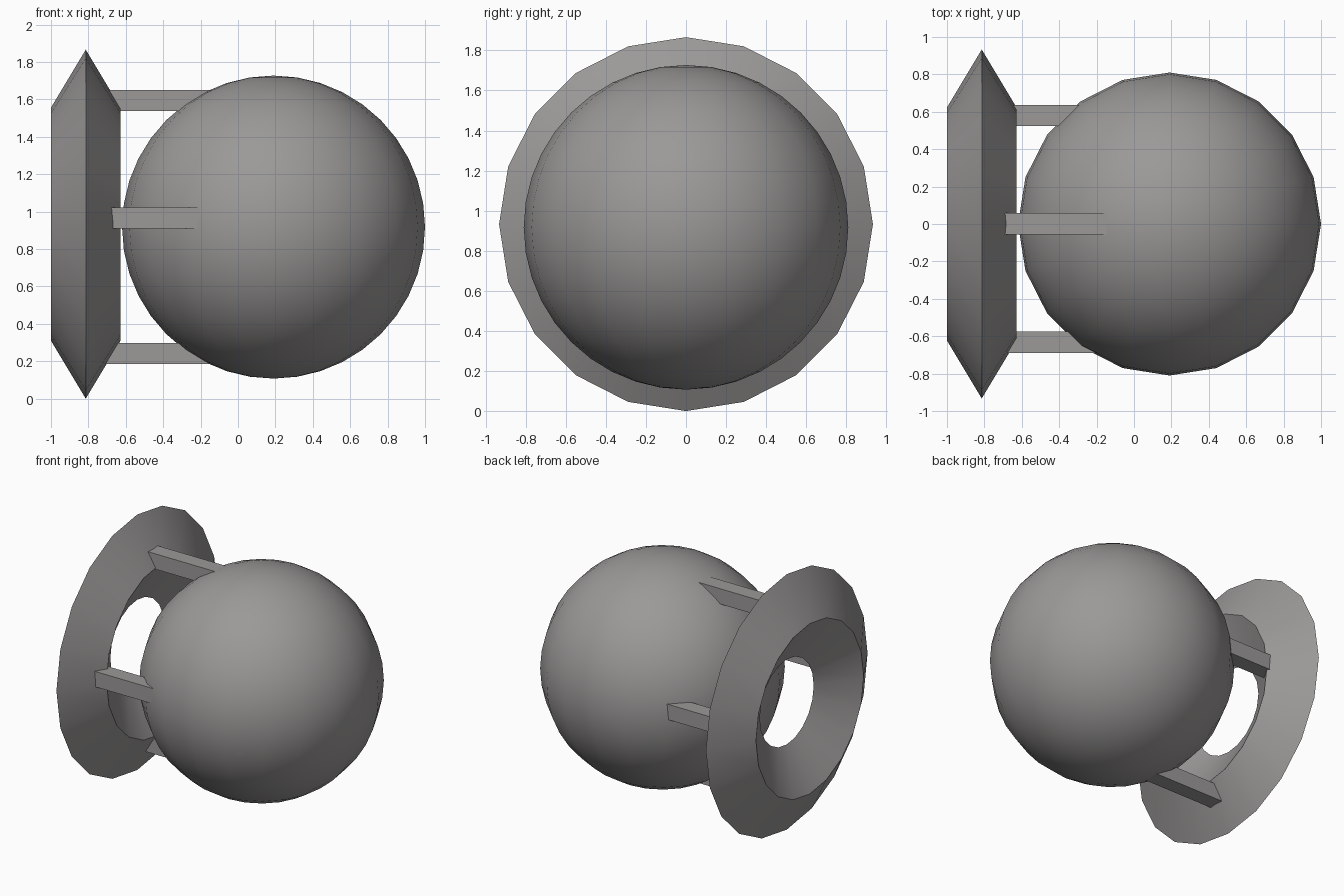
import bpy, math

if "Cube" in bpy.data.objects:
    bpy.data.objects.remove(bpy.data.objects["Cube"])

grey = bpy.data.materials.new("warm grey")
grey.diffuse_color = (0.33, 0.32, 0.315, 1)
grey.use_nodes = True
grey.node_tree.nodes["Principled BSDF"].inputs["Base Color"].default_value = grey.diffuse_color


def finish(name, smooth=False):
    ob = bpy.context.object
    ob.name = name
    ob.data.materials.append(grey)
    bpy.ops.object.transform_apply(location=False, rotation=True, scale=True)
    if smooth:
        bpy.ops.object.shade_smooth_by_angle(angle=math.radians(30))
    return ob


# large ball
bpy.ops.mesh.primitive_uv_sphere_add(segments=20, ring_count=20, radius=0.81,
                                     location=(0.19, 0, 0.917))
finish("ball", True)

# diamond-section ring facing along x, squashed in depth
bpy.ops.mesh.primitive_torus_add(major_segments=20, minor_segments=4,
                                 major_radius=0.622, minor_radius=0.311,
                                 location=(-0.814, 0, 0.933),
                                 rotation=(0, math.pi / 2, 0))
bpy.context.object.scale = (1, 1, 0.6)
finish("ring", True)

# four square struts joining ring and ball: (y, z) of each
struts = {"top_strut": (0.002, 1.593), "bottom_strut": (0.002, 0.24),
          "front_strut": (-0.632, 0.965), "back_strut": (0.58, 0.965)}
for name, (y, z) in struts.items():
    bpy.ops.mesh.primitive_cube_add(size=1, location=(-0.4, y, z))
    bpy.context.object.scale = (0.72, 0.114, 0.112)
    finish(name)
